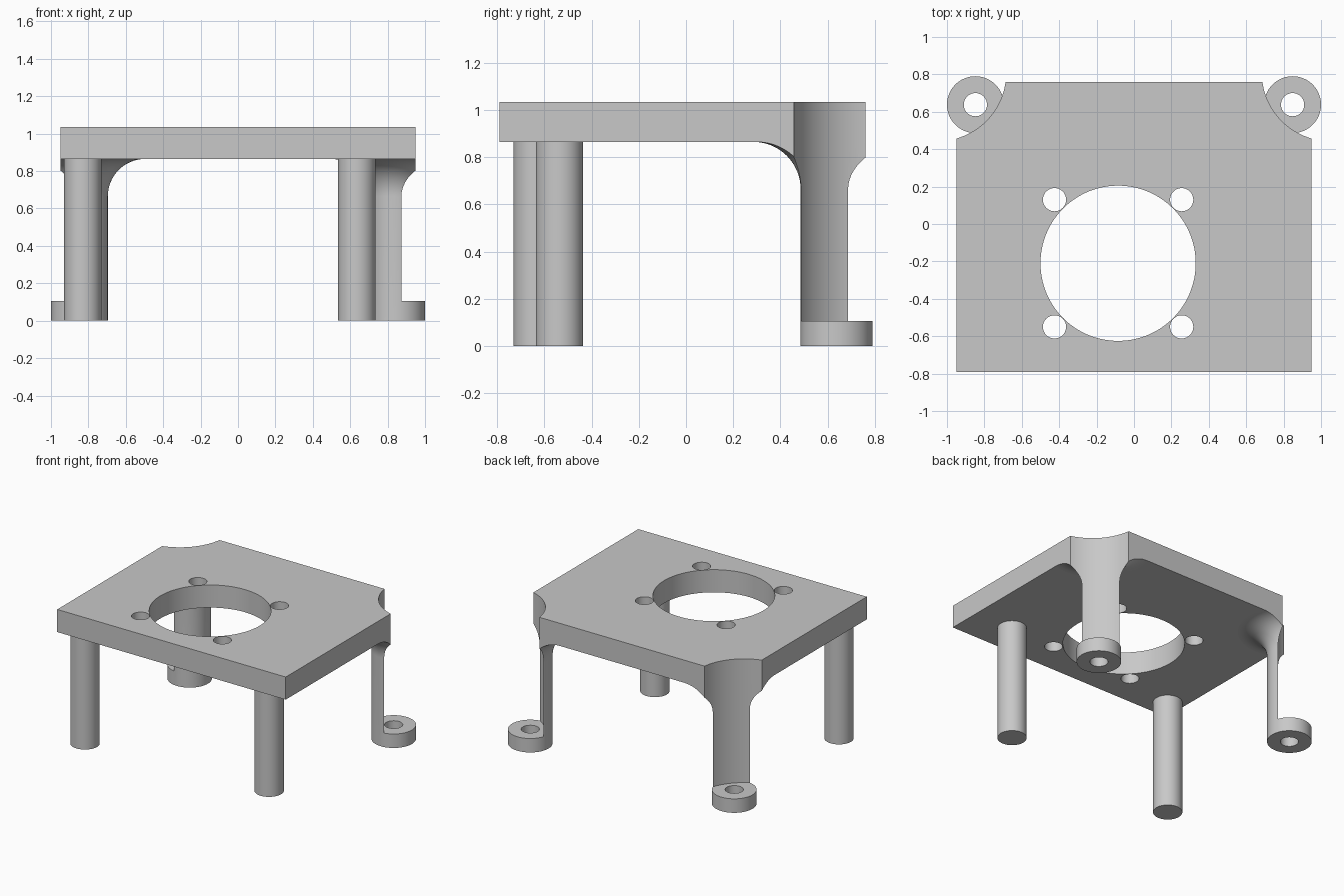
import bpy
import bmesh
import math
from mathutils import Matrix, Vector

cube = bpy.data.objects.get("Cube")
if cube:
    bpy.data.objects.remove(cube, do_unlink=True)

# One plain grey for the whole bracket
grey = bpy.data.materials.new("plain grey")
grey.use_nodes = True
colour = (0.58, 0.58, 0.58, 1)
grey.diffuse_color = colour
grey.node_tree.nodes["Principled BSDF"].inputs["Base Color"].default_value = colour

# Shared dimensions
UNDER, TOP = 0.865, 1.035
X_MAX, Y_MIN, Y_MAX = 0.95, -0.79, 0.76
FOOT_X, FOOT_Y, FOOT_R, FOOT_H = 0.848, 0.638, 0.152, 0.105
HOLE_R = 0.062
FILLET = 0.2
CORNER_X, CORNER_Y, CORNER_R = 1.05, 0.81, 0.367


def finish(name, bm):
    bmesh.ops.recalc_face_normals(bm, faces=bm.faces)
    mesh = bpy.data.meshes.new(name)
    bm.to_mesh(mesh)
    bm.free()
    mesh.materials.append(grey)
    obj = bpy.data.objects.new(name, mesh)
    bpy.context.collection.objects.link(obj)
    return obj


def box(name, low, high):
    low, high = Vector(low), Vector(high)
    bm = bmesh.new()
    place = Matrix.Translation((low + high) / 2) @ Matrix.Diagonal((*(high - low), 1))
    bmesh.ops.create_cube(bm, size=1, matrix=place)
    return finish(name, bm)


def cylinder(name, x, y, radius, z0, z1, sides=64):
    bm = bmesh.new()
    bmesh.ops.create_cone(bm, cap_ends=True, segments=sides, radius1=radius,
                          radius2=radius, depth=z1 - z0,
                          matrix=Matrix.Translation((x, y, (z0 + z1) / 2)))
    return finish(name, bm)


def revolve(name, x, y, profile, sides=96):
    """Closed solid of revolution from (radius, z) rings."""
    bm = bmesh.new()
    rings = []
    for radius, z in profile:
        rings.append([bm.verts.new((x + radius * math.cos(math.tau * i / sides),
                                    y + radius * math.sin(math.tau * i / sides), z))
                      for i in range(sides)])
    for a, b in zip(rings, rings[1:]):
        for i in range(sides):
            j = (i + 1) % sides
            bm.faces.new((a[i], a[j], b[j], b[i]))
    bm.faces.new(rings[0])
    bm.faces.new(rings[-1])
    return finish(name, bm)


def carve(obj, cutter, operation="DIFFERENCE"):
    mod = obj.modifiers.new("carve", "BOOLEAN")
    mod.operation = operation
    mod.solver = "EXACT"
    mod.object = cutter
    bpy.context.view_layer.objects.active = obj
    bpy.ops.object.modifier_apply(modifier=mod.name)
    bpy.data.objects.remove(cutter, do_unlink=True)


def corner_cutter(side):
    return cylinder("corner_cutter", side * CORNER_X, CORNER_Y, CORNER_R, -0.5, 1.5, 128)


parts = []

# Top plate with scooped back corners, a large opening and four screw holes
plate = box("top_plate", (-X_MAX, Y_MIN, UNDER), (X_MAX, Y_MAX, TOP))
for side in (-1, 1):
    carve(plate, corner_cutter(side))
hole_x, hole_y, spread = -0.085, -0.21, 0.34
carve(plate, cylinder("opening_cutter", hole_x, hole_y, 0.415, 0.5, 1.5, 128))
for sx in (-1, 1):
    for sy in (-1, 1):
        carve(plate, cylinder("screw_cutter", hole_x + sx * spread,
                              hole_y + sy * spread, HOLE_R, 0.5, 1.5, 48))
parts.append(plate)

# Round front posts
for name, x, y in (("front_right_post", -0.83, -0.632), ("front_left_post", 0.635, -0.537)):
    parts.append(cylinder(name, x, y, 0.1, 0, UNDER))

# Back legs: flared columns hollowed by the corner scoop, each with a drilled foot
flare = [(FOOT_R, 0)]
for i in range(17):
    angle = math.pi / 2 * i / 16
    flare.append((FOOT_R + FILLET * (1 - math.cos(angle)),
                  UNDER - FILLET + FILLET * math.sin(angle)))
for label, side in (("right", -1), ("left", 1)):
    leg = revolve(f"back_{label}_leg", side * FOOT_X, FOOT_Y, flare)
    carve(leg, box("bounds", (-X_MAX, Y_MIN, -0.5), (X_MAX, Y_MAX, 1.5)), "INTERSECT")
    carve(leg, corner_cutter(side))
    foot = cylinder(f"back_{label}_foot", side * FOOT_X, FOOT_Y, FOOT_R, 0, FOOT_H, 96)
    carve(foot, cylinder("foot_cutter", side * FOOT_X, FOOT_Y, HOLE_R, -0.5, 0.5, 48))
    parts += [leg, foot]

# Smooth the round walls and keep the edges sharp
bpy.ops.object.select_all(action="DESELECT")
for part in parts:
    part.select_set(True)
bpy.context.view_layer.objects.active = plate
bpy.ops.object.shade_smooth_by_angle(angle=math.radians(30))
